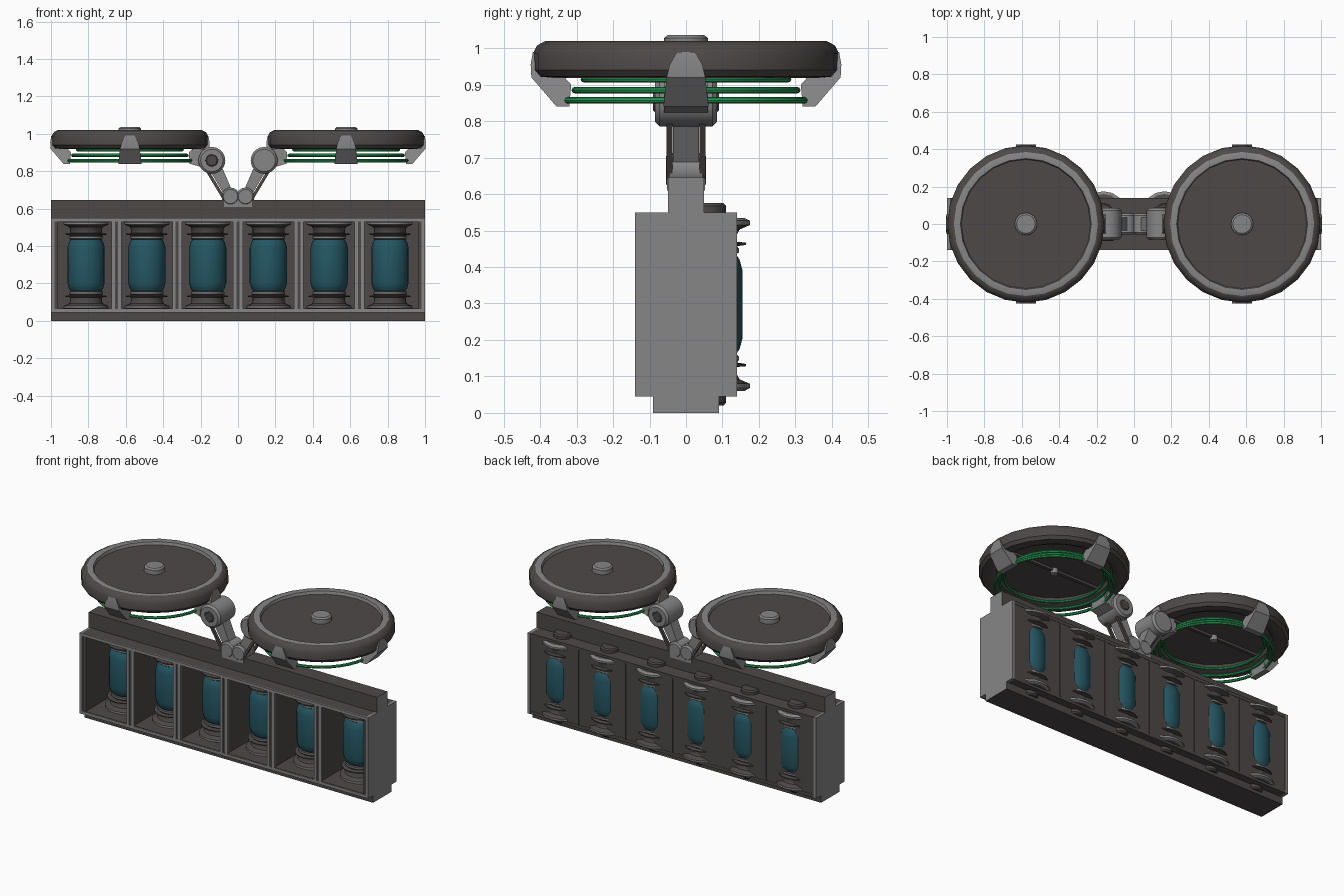
import bpy, bmesh, math
from mathutils import Vector, Matrix

if "Cube" in bpy.data.objects:
    bpy.data.objects.remove(bpy.data.objects["Cube"])


def material(name, rgb):
    m = bpy.data.materials.new(name)
    m.diffuse_color = (*rgb, 1)
    m.use_nodes = True
    m.node_tree.nodes["Principled BSDF"].inputs["Base Color"].default_value = m.diffuse_color
    return m


DARK = material("dark brown grey", (0.075, 0.066, 0.064))
GREY = material("mid grey", (0.24, 0.24, 0.24))
GREEN = material("coil green", (0.02, 0.33, 0.09))
TEAL = material("tank teal", (0.018, 0.095, 0.125))


def finish(name, bm, mats, smooth=None, loc=(0, 0, 0)):
    bmesh.ops.recalc_face_normals(bm, faces=bm.faces)
    me = bpy.data.meshes.new(name)
    bm.to_mesh(me)
    bm.free()
    for m in mats:
        me.materials.append(m)
    ob = bpy.data.objects.new(name, me)
    ob.location = loc
    bpy.context.collection.objects.link(ob)
    if smooth:
        bpy.ops.object.select_all(action='DESELECT')
        ob.select_set(True)
        bpy.context.view_layer.objects.active = ob
        bpy.ops.object.shade_smooth_by_angle(angle=math.radians(smooth))
    return ob


def box(name, x, y, z, mat, end_mat=None):
    bm = bmesh.new()
    mid = [(a + b) / 2 for a, b in (x, y, z)]
    size = [b - a for a, b in (x, y, z)]
    bmesh.ops.create_cube(bm, size=1)
    bmesh.ops.scale(bm, vec=size, verts=bm.verts)
    bm.normal_update()
    if end_mat:  # ends facing along x take the second colour
        for f in bm.faces:
            f.material_index = int(abs(f.normal.x) > 0.5)
    return finish(name, bm, [mat] + ([end_mat] if end_mat else []), loc=mid)


def lathe(name, profile, mats, n, loc=(0, 0, 0)):
    """profile: (radius, z, colour index of the band that starts here)"""
    bm = bmesh.new()
    rings = []
    for r, z, _ in profile:
        if r == 0:
            rings.append([bm.verts.new((0, 0, z))] * n)
        else:
            rings.append([bm.verts.new((r * math.cos(2 * math.pi * i / n),
                                        r * math.sin(2 * math.pi * i / n), z)) for i in range(n)])
    for k in range(len(rings) - 1):
        a, b = rings[k], rings[k + 1]
        for i in range(n):
            j = (i + 1) % n
            f = bm.faces.new(list(dict.fromkeys((a[i], a[j], b[j], b[i]))))
            f.material_index = profile[k][2]
    return finish(name, bm, mats, 35, loc)


def pin(name, x, z, y0, y1, r, mat, n=20):
    """Cylinder with its axis along y and small chamfers"""
    h, c = (y1 - y0) / 2, min(0.012, r * 0.2)
    ob = lathe(name, [(0, -h, 0), (r - c, -h, 0), (r, -h + c, 0), (r, h - c, 0),
                      (r - c, h, 0), (0, h, 0)], [mat], n, (x, (y0 + y1) / 2, z))
    ob.rotation_euler.x = math.pi / 2
    return ob


def strut(name, p, q, w0, w1, depth, mat, y=0):
    """Tapered bar between two points in the xz plane"""
    p, q = Vector((p[0], y, p[1])), Vector((q[0], y, q[1]))
    d = (q - p).normalized()
    side = Vector((-d.z, 0, d.x))
    bm = bmesh.new()
    ends = [[bm.verts.new(c + side * s * w + Vector((0, t * depth, 0)))
             for s, t in ((-1, -1), (1, -1), (1, 1), (-1, 1))] for c, w in ((p, w0), (q, w1))]
    for e in ends:
        bm.faces.new(e)
    for i in range(4):
        j = (i + 1) % 4
        bm.faces.new((ends[0][i], ends[0][j], ends[1][j], ends[1][i]))
    return finish(name, bm, [mat])


# Housing: base, top rail, shell plates
box("base", (-1, 1), (-.09, .09), (0, .047), DARK, GREY)
box("top_rail", (-1, 1), (-.05, .05), (.545, .645), DARK, GREY)
box("housing_top", (-.985, .985), (-.135, .138), (.53, .55), DARK)
box("housing_floor", (-.985, .985), (-.135, .138), (.045, .065), DARK)
box("back_panel", (-.985, .985), (.122, .136), (.06, .535), DARK)
for s in (-1, 1):
    a, b = sorted((s * .982, s))
    box("end_plate", (a, b), (-.14, .14), (.045, .55), GREY)
    a, b = sorted((s * .962, s * .983))
    box("end_lining", (a, b), (-.132, .13), (.06, .535), DARK)

# Front frame and cell dividers
box("frame_top", (-1, 1), (-.14, -.132), (.532, .55), GREY)
box("frame_bottom", (-1, 1), (-.14, -.132), (.045, .063), GREY)
for i in range(-2, 3):
    x = i * .325
    box("divider", (x - .022, x + .022), (-.134, .13), (.06, .535), DARK)
    for s in (-1, 1):
        box("divider_trim", (x + s * .017 - .009, x + s * .017 + .009), (-.14, -.132), (.06, .535), GREY)
    box("back_seam", (x - .004, x + .004), (.13, .14), (.06, .535), DARK)

# Six tanks with stepped caps that break through the back, top and floor
CAP = [(0, .02, 0), (.048, .02, 0), (.055, .028, 0), (.055, .06, 0), (.105, .06, 1), (.12, .068, 1),
       (.12, .08, 0), (.092, .092, 0), (.085, .105, 0), (.085, .126, 0), (.11, .128, 0),
       (.11, .134, 0), (.085, .138, 0), (.09, .145, 1), (.09, .155, 0), (.08, .162, 0), (0, .165, 0)]
TANK = [(0, .158, 0), (.08, .158, 0), (.092, .175, 0), (.1, .205, 0), (.1, .39, 0),
        (.092, .42, 0), (.08, .438, 0), (0, .438, 0)]
for i in range(6):
    x = (i - 2.5) * .325
    lathe("tank", TANK, [TEAL], 20, (x, .055, 0))
    lathe("tank_cap_lower", CAP, [DARK, GREY], 16, (x, .055, 0))
    upper = [(r, .595 - z, m) for r, z, m in CAP]
    lathe("tank_cap_upper", upper, [DARK, GREY], 16, (x, .055, 0))

# Rotor pods
DISC = [(0, 1.0, 0), (.345, 1.0, 1), (.35, 1.018, 1), (.385, 1.02, 0), (.408, 1.008, 0), (.42, .985, 0),
        (.42, .94, 0), (.405, .922, 0), (.36, .918, 0), (.325, .935, 0), (.315, .96, 0), (0, .96, 0)]
HUB = [(0, .93, 0), (.022, .93, 0), (.022, .99, 0), (.06, .995, 0), (.06, 1.028, 0), (.05, 1.036, 0), (0, 1.036, 0)]
# bracket outline: radius, height, half width
BRACKET = [(.42, .99, .025), (.426, .955, .045), (.424, .92, .053), (.355, .84, .062),
           (.32, .84, .062), (.315, .9, .055), (.36, .95, .045)]


def bracket(cx, ang):
    bm = bmesh.new()
    sides = [[bm.verts.new((r, s * w, z)) for r, z, w in BRACKET] for s in (-1, 1)]
    for sd in sides:
        bm.faces.new(sd)
    for i in range(len(BRACKET)):
        j = (i + 1) % len(BRACKET)
        bm.faces.new((sides[0][i], sides[0][j], sides[1][j], sides[1][i]))
    bmesh.ops.rotate(bm, verts=bm.verts, matrix=Matrix.Rotation(ang, 3, 'Z'))
    finish("pod_bracket", bm, [GREY], 25, (cx, 0, 0))


for s in (-1, 1):
    cx = s * .578
    lathe("pod_disc", DISC, [DARK, GREY], 24, (cx, 0, 0))
    lathe("pod_hub", HUB, [GREY], 16, (cx, 0, 0))
    box("pod_crossbar", (cx - .32, cx + .32), (-.01, .01), (.945, .962), DARK)
    for k in range(4):
        bracket(cx, k * math.pi / 2)
    # three stacked coils
    for r, z in ((.28, .915), (.305, .885), (.33, .857)):
        coil = [(r + .009 * math.cos(a), z + .009 * math.sin(a), 0)
                for a in (k * math.pi / 4 for k in range(9))]
        lathe("coil", coil, [GREEN], 40, (cx, 0, 0))
    # hinge at the pod
    hx, hz = s * .14, .858
    pin("pod_hinge", hx, hz, -.085, .085, .072, GREY)
    y0 = s * .084
    pin("hinge_pin", hx, hz, y0 - .006, y0 + .006, .036, DARK, 8)
    strut("hinge_mount", (hx, hz), (s * .25, .885), .05, .045, .06, GREY)
    # arm and side rods
    strut("arm", (s * .04, .66), (hx, hz), .022, .036, .035, GREY)
    for y in (-.045, .045):
        strut("arm_rod", (s * .07, .645), (s * .175, .82), .008, .008, .008, DARK, y)
    # foot joint
    pin("foot_joint", s * .04, .665, -.055, .055, .048, GREY, 16)
box("foot_block", (-.075, .075), (-.052, .052), (.61, .665), GREY)
